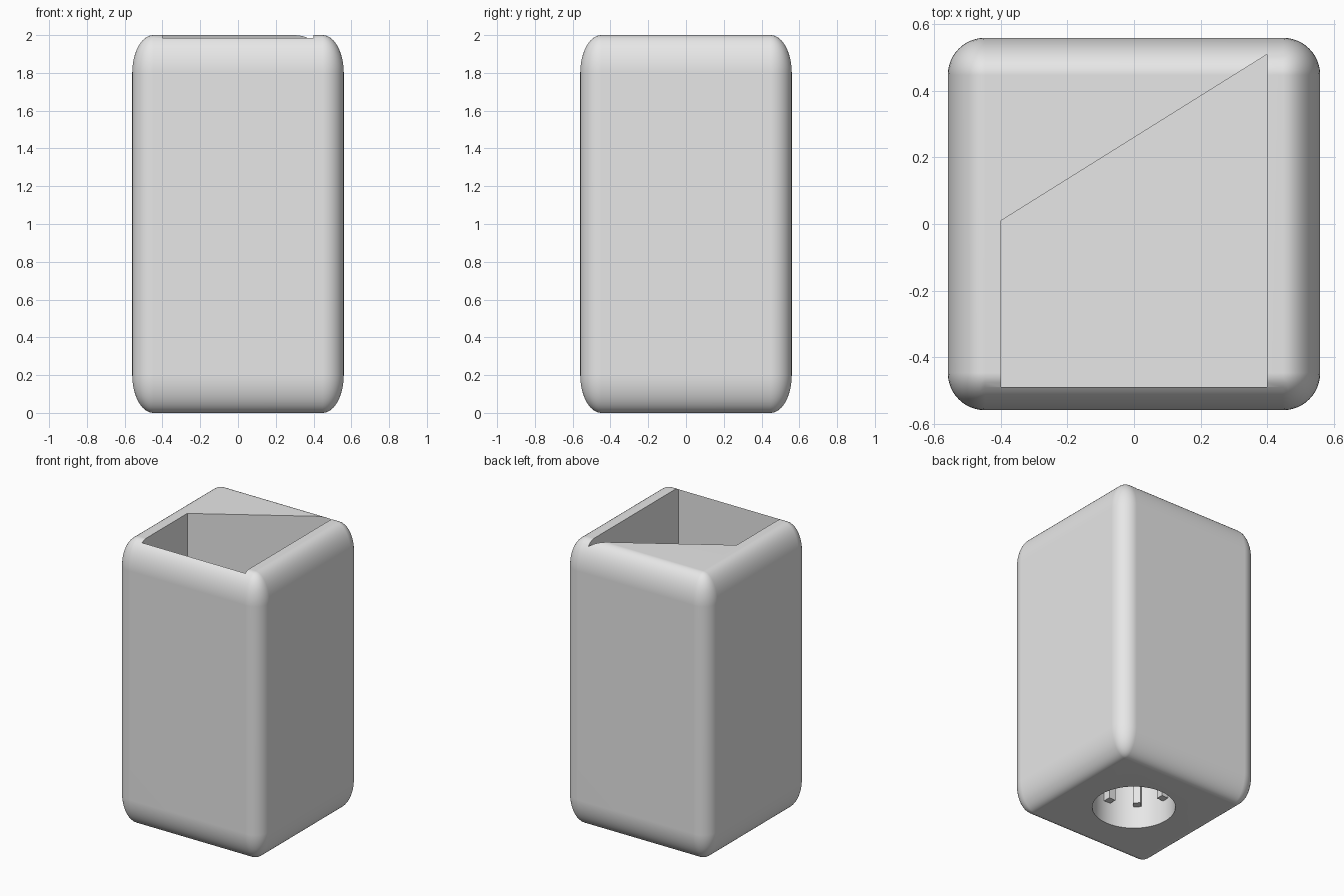
import bpy, bmesh, math
from mathutils import Matrix, Vector

HALF = 0.56          # half width of the body
SOCKET_R = 0.264     # radius of the round socket underneath
SOCKET_TOP = 0.5     # ceiling of the socket
SOCKET_C = (0.01, 0.01)
CAVITY_FLOOR = 1.0   # floor of the slanted cavity

if "Cube" in bpy.data.objects:
    bpy.data.objects.remove(bpy.data.objects["Cube"], do_unlink=True)

grey = bpy.data.materials.new("plain_grey")
grey.use_nodes = True
grey.diffuse_color = (0.8, 0.8, 0.8, 1)
grey.node_tree.nodes["Principled BSDF"].inputs["Base Color"].default_value = (0.8, 0.8, 0.8, 1)


def add_object(name, bm):
    bmesh.ops.recalc_face_normals(bm, faces=bm.faces)
    mesh = bpy.data.meshes.new(name)
    bm.to_mesh(mesh)
    bm.free()
    mesh.materials.append(grey)
    obj = bpy.data.objects.new(name, mesh)
    bpy.context.collection.objects.link(obj)
    return obj


def select_only(obj):
    bpy.ops.object.select_all(action='DESELECT')
    obj.select_set(True)
    bpy.context.view_layer.objects.active = obj


def cut(target, cutter):
    mod = target.modifiers.new("cut", 'BOOLEAN')
    mod.operation = 'DIFFERENCE'
    mod.solver = 'EXACT'
    mod.object = cutter
    select_only(target)
    bpy.ops.object.modifier_apply(modifier=mod.name)
    bpy.data.objects.remove(cutter, do_unlink=True)


# Body: rounded cube, stretched so the rounding is taller than it is wide
bm = bmesh.new()
bmesh.ops.create_cube(bm, size=2)
bmesh.ops.bevel(bm, geom=bm.edges[:], offset=0.2, segments=12, profile=0.5,
                affect='EDGES', clamp_overlap=True)
bmesh.ops.transform(bm, verts=bm.verts,
                    matrix=Matrix.Translation((0, 0, 1)) @ Matrix.Diagonal((HALF, HALF, 1, 1)))
body = add_object("body", bm)

# Slanted cavity open at the top
bm = bmesh.new()
outline = [(-0.4, -0.49), (0.4, -0.49), (0.4, 0.51), (-0.4, 0.01)]
floor = bm.faces.new([bm.verts.new((x, y, CAVITY_FLOOR)) for x, y in outline])
wall = bmesh.ops.extrude_face_region(bm, geom=[floor])
bmesh.ops.translate(bm, vec=Vector((0, 0, 1.3)),
                    verts=[v for v in wall["geom"] if isinstance(v, bmesh.types.BMVert)])
cut(body, add_object("cavity_cutter", bm))

# Round socket open at the bottom
bm = bmesh.new()
bmesh.ops.create_cone(bm, cap_ends=True, segments=64, radius1=SOCKET_R, radius2=SOCKET_R,
                      depth=2 * SOCKET_TOP, matrix=Matrix.Translation((*SOCKET_C, 0)))
cut(body, add_object("socket_cutter", bm))

select_only(body)
bpy.ops.object.shade_smooth_by_angle(angle=math.radians(30))
weighted = body.modifiers.new("even_shading", 'WEIGHTED_NORMAL')
weighted.keep_sharp = True

# Upright ribs around the socket wall
bm = bmesh.new()
rib_low, rib_high = 0.155, SOCKET_TOP + 0.01
for i in range(8):
    place = (Matrix.Translation((*SOCKET_C, (rib_low + rib_high) / 2))
             @ Matrix.Rotation(i * math.tau / 8, 4, 'Z')
             @ Matrix.Translation((SOCKET_R - 0.022, 0, 0))
             @ Matrix.Diagonal((0.06, 0.05, rib_high - rib_low, 1)))
    bmesh.ops.create_cube(bm, size=1, matrix=place)
add_object("socket_ribs", bm)
